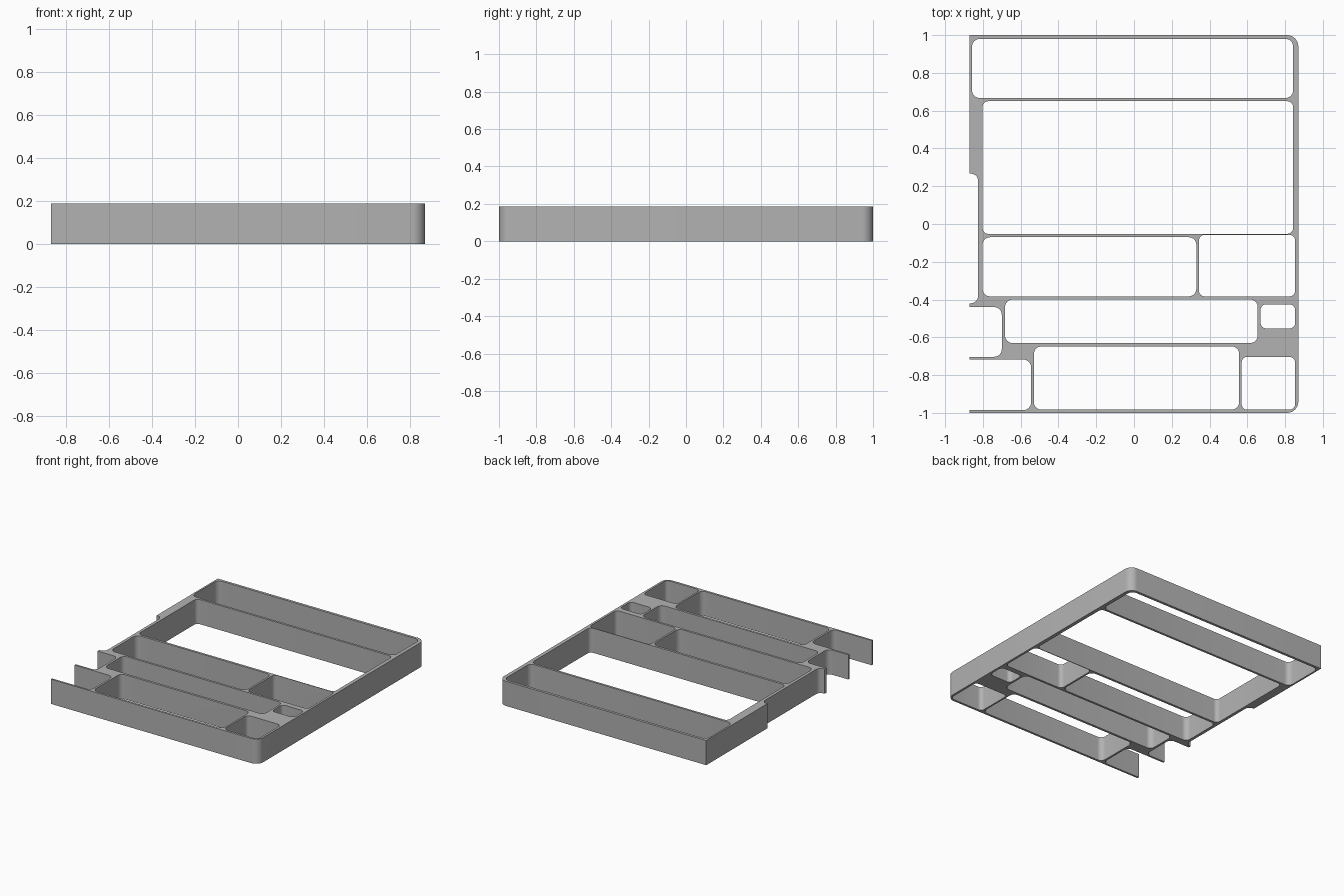
import bpy
import bmesh
from math import cos, sin, pi, radians

HEIGHT = 0.187
HALF_X, HALF_Y = 0.87, 1.0
STEPS = 8

cube = bpy.data.objects.get("Cube")
if cube:
    bpy.data.objects.remove(cube, do_unlink=True)

grey = bpy.data.materials.new("plain grey")
grey.use_nodes = True
grey.diffuse_color = (0.45, 0.45, 0.45, 1)
grey.node_tree.nodes["Principled BSDF"].inputs["Base Color"].default_value = grey.diffuse_color


def rounded_outline(x0, x1, y0, y1, right_r, left_r):
    """Counter-clockwise rectangle with its own corner radius per side."""
    corners = [(x1, y1, -1, -1, right_r), (x0, y1, 1, -1, left_r),
               (x0, y0, 1, 1, left_r), (x1, y0, -1, 1, right_r)]
    points = []
    for i, (x, y, sx, sy, r) in enumerate(corners):
        if r == 0:
            points.append((x, y))
            continue
        for k in range(STEPS + 1):
            a = (i + k / STEPS) * pi / 2
            points.append((x + sx * r + r * cos(a), y + sy * r + r * sin(a)))
    return points


def add_prism(bm, outline, z0, z1):
    face = bm.faces.new([bm.verts.new((x, y, z0)) for x, y in outline])
    top = bmesh.ops.extrude_face_region(bm, geom=[face])["geom"]
    for v in top:
        if isinstance(v, bmesh.types.BMVert):
            v.co.z = z1


def make_object(name, bm):
    bmesh.ops.recalc_face_normals(bm, faces=bm.faces)
    mesh = bpy.data.meshes.new(name)
    bm.to_mesh(mesh)
    bm.free()
    mesh.materials.append(grey)
    obj = bpy.data.objects.new(name, mesh)
    bpy.context.collection.objects.link(obj)
    return obj


# Solid tray block, rounded on its left-hand corners only
bm = bmesh.new()
add_prism(bm, rounded_outline(-HALF_X, HALF_X, -HALF_Y, HALF_Y, 0.06, 0), 0, HEIGHT)
tray = make_object("divider_tray", bm)

# Closed compartments: x range, y range, corner radius
compartments = [
    (-0.857, 0.842, 0.667, 0.98, 0.04),
    (-0.802, 0.842, -0.052, 0.65, 0.03),
    (-0.802, 0.33, -0.383, -0.07, 0.04),
    (0.344, 0.853, -0.383, -0.057, 0.03),
    (-0.683, 0.655, -0.63, -0.4, 0.04),
    (0.67, 0.853, -0.553, -0.425, 0.03),
    (-0.53, 0.557, -0.983, -0.648, 0.04),
    (0.57, 0.853, -0.983, -0.703, 0.03),
]
# Bays open on the side: inner x, y range
bays = [(-0.825, -0.42, 0.267), (-0.7, -0.703, -0.44), (-0.545, -0.985, -0.718)]

bm = bmesh.new()
for x0, x1, y0, y1, r in compartments:
    add_prism(bm, rounded_outline(x0, x1, y0, y1, r, r), -0.1, HEIGHT + 0.1)
for x1, y0, y1 in bays:
    add_prism(bm, rounded_outline(-1, x1, y0, y1, 0.04, 0), -0.1, HEIGHT + 0.1)
cutter = make_object("compartment_cutter", bm)

# Cut every compartment through the block
cut = tray.modifiers.new("compartments", "BOOLEAN")
cut.object = cutter
cut.operation = "DIFFERENCE"
cut.solver = "EXACT"
bpy.context.view_layer.objects.active = tray
tray.select_set(True)
bpy.ops.object.modifier_apply(modifier=cut.name)
bpy.data.objects.remove(cutter, do_unlink=True)
bpy.ops.object.shade_smooth_by_angle(angle=radians(30))
